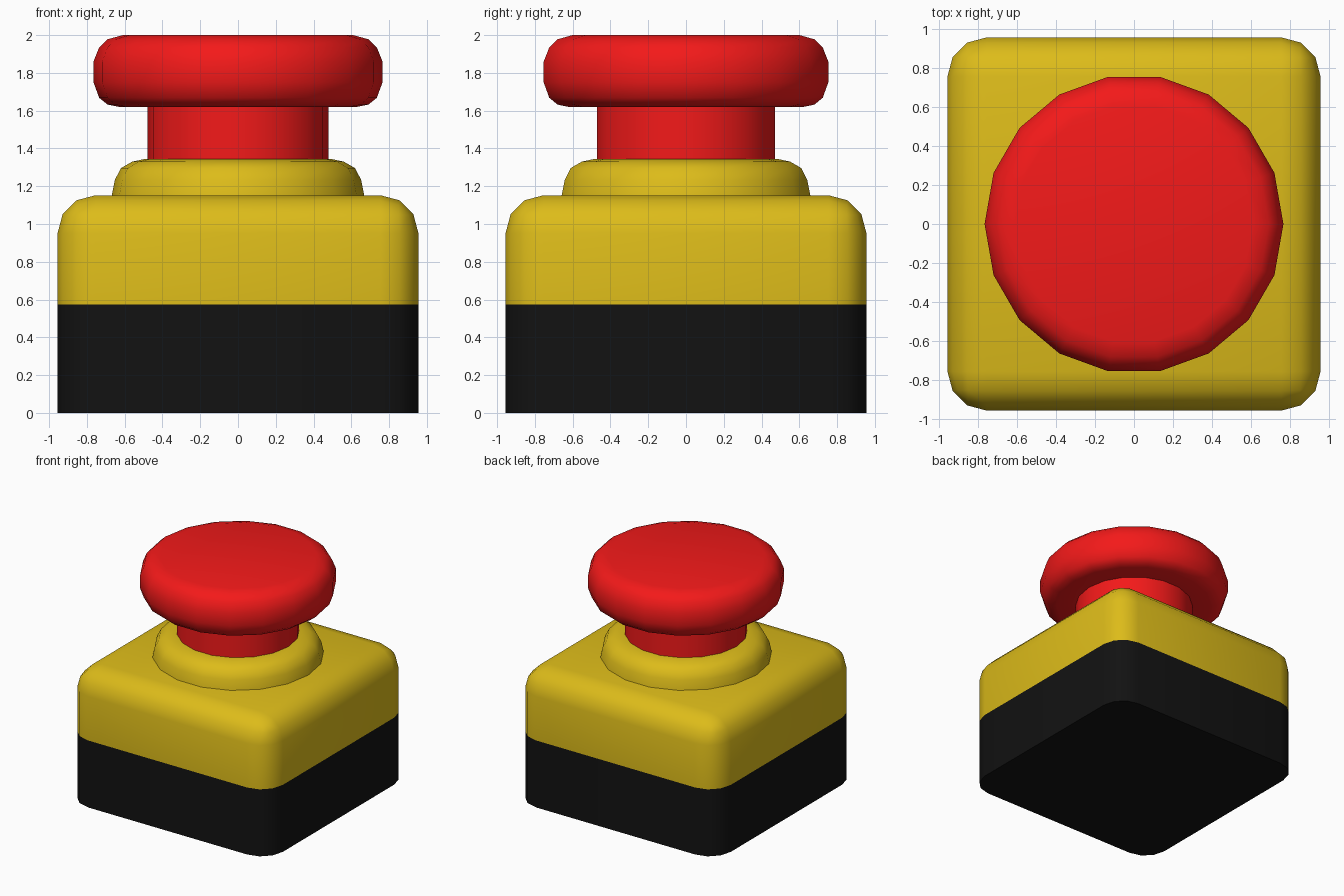
import bpy, bmesh, math

if "Cube" in bpy.data.objects:
    bpy.data.objects.remove(bpy.data.objects["Cube"])

SIDES = 18
HALF = 0.955


def material(name, rgb):
    m = bpy.data.materials.new(name)
    m.diffuse_color = (*rgb, 1)
    m.use_nodes = True
    m.node_tree.nodes["Principled BSDF"].inputs["Base Color"].default_value = m.diffuse_color
    return m


RED = material("red", (0.9, 0.01, 0.01))
YELLOW = material("yellow", (0.72, 0.5, 0.01))
BLACK = material("black", (0.006, 0.006, 0.006))


def finish(bm, name, mat, angle):
    bmesh.ops.recalc_face_normals(bm, faces=bm.faces)
    mesh = bpy.data.meshes.new(name)
    bm.to_mesh(mesh)
    bm.free()
    mesh.materials.append(mat)
    ob = bpy.data.objects.new(name, mesh)
    bpy.context.collection.objects.link(ob)
    bpy.ops.object.select_all(action='DESELECT')
    ob.select_set(True)
    bpy.context.view_layer.objects.active = ob
    bpy.ops.object.shade_smooth_by_angle(angle=math.radians(angle))


def rounded_box(name, z0, z1, mat, round_top):
    bm = bmesh.new()
    bmesh.ops.create_cube(bm, size=1)
    for v in bm.verts:
        v.co = (v.co.x * 2 * HALF, v.co.y * 2 * HALF, z0 if v.co.z < 0 else z1)
    mid = (z0 + z1) / 2

    def chosen(e):
        a, b = (v.co.z > mid for v in e.verts)
        return a != b or (round_top and a and b)

    bmesh.ops.bevel(bm, geom=[e for e in bm.edges if chosen(e)], offset=0.2,
                    segments=3, profile=0.5, affect='EDGES')
    finish(bm, name, mat, 40)


def lathe(name, profile, mat, angle=50):
    # profile of (radius, z), capped at both ends
    bm = bmesh.new()
    rings = []
    for r, z in profile:
        rings.append([bm.verts.new((r * math.cos(2 * math.pi * i / SIDES),
                                    r * math.sin(2 * math.pi * i / SIDES), z))
                      for i in range(SIDES)])
    for lo, hi in zip(rings, rings[1:]):
        for i in range(SIDES):
            j = (i + 1) % SIDES
            bm.faces.new((lo[i], lo[j], hi[j], hi[i]))
    bm.faces.new(rings[0][::-1])
    bm.faces.new(rings[-1])
    finish(bm, name, mat, angle)


# Housing: black lower half, yellow upper half with rounded top
rounded_box("base_box", 0.0, 0.575, BLACK, False)
rounded_box("upper_housing", 0.575, 1.152, YELLOW, True)

# Collar around the stem
lathe("collar", [(0.67, 1.14), (0.668, 1.153), (0.652, 1.233), (0.62, 1.296),
                 (0.56, 1.33), (0.49, 1.345)], YELLOW)

# Stem and mushroom head of the push button
lathe("push_button", [(0.478, 1.3), (0.478, 1.62), (0.63, 1.62), (0.69, 1.632),
                      (0.735, 1.668), (0.765, 1.75), (0.765, 1.86),
                      (0.735, 1.935), (0.69, 1.978), (0.61, 2.0)], RED)
